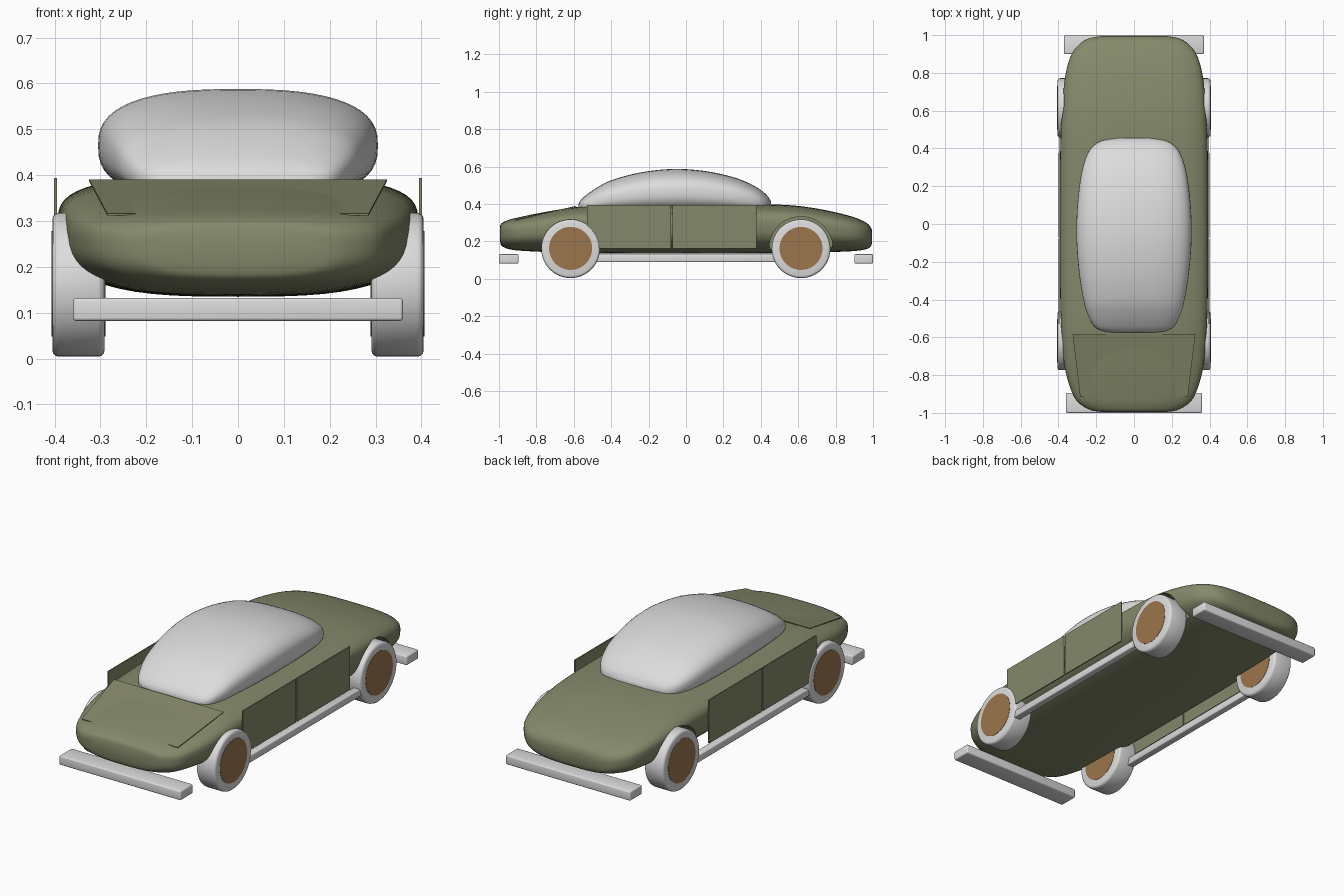
import bpy, bmesh, math
from mathutils import Vector

if "Cube" in bpy.data.objects:
    bpy.data.objects.remove(bpy.data.objects["Cube"])


def material(name, rgb):
    m = bpy.data.materials.new(name)
    m.diffuse_color = (*rgb, 1)
    m.use_nodes = True
    m.node_tree.nodes["Principled BSDF"].inputs["Base Color"].default_value = m.diffuse_color
    return m


OLIVE = material("olive paint", (0.235, 0.25, 0.145))
GREY = material("light grey", (0.72, 0.72, 0.72))
BROWN = material("tan brown", (0.33, 0.18, 0.075))


def finish(ob, angle=35):
    bpy.ops.object.select_all(action='DESELECT')
    ob.select_set(True)
    bpy.context.view_layer.objects.active = ob
    for mod in list(ob.modifiers):
        bpy.ops.object.modifier_apply(modifier=mod.name)
    bpy.ops.object.shade_smooth_by_angle(angle=math.radians(angle))


def make(name, bm, mat):
    bmesh.ops.recalc_face_normals(bm, faces=bm.faces)
    mesh = bpy.data.meshes.new(name)
    bm.to_mesh(mesh)
    bm.free()
    mesh.materials.append(mat)
    ob = bpy.data.objects.new(name, mesh)
    bpy.context.collection.objects.link(ob)
    return ob


def resample(rows, n):
    """Smooth curve through the stations."""
    pts = [Vector(r) for r in rows]
    pts = [2 * pts[0] - pts[1]] + pts + [2 * pts[-1] - pts[-2]]
    out = []
    for a, b, c, d in zip(pts, pts[1:], pts[2:], pts[3:]):
        for i in range(n):
            t = i / n
            out.append(0.5 * (2 * b + (c - a) * t + (2 * a - 5 * b + 4 * c - d) * t * t
                              + (3 * b - a - 3 * c + d) * t ** 3))
    return out + [pts[-2]]


def loft(name, rows, mid, power, mat, sides=56):
    """Superellipse rings along y from (y, half width, top, bottom)."""
    bm = bmesh.new()
    rings = []
    for y, w, top, bot in resample(rows, 4):
        zc = bot + (top - bot) * mid
        ring = []
        for i in range(sides):
            a = 2 * math.pi * i / sides
            c, s = math.cos(a), math.sin(a)
            x = math.copysign(abs(c) ** (2 / power), c) * w
            h = top - zc if s > 0 else zc - bot
            z = zc + math.copysign(abs(s) ** (2 / power), s) * h
            ring.append(bm.verts.new((x, y, z)))
        rings.append(ring)
    for r, q in zip(rings, rings[1:]):
        for i in range(sides):
            j = (i + 1) % sides
            bm.faces.new((r[i], r[j], q[j], q[i]))
    bm.faces.new(rings[0])
    bm.faces.new(rings[-1])
    return make(name, bm, mat)


def box(name, lo, hi, mat, bevel=0):
    bm = bmesh.new()
    bmesh.ops.create_cube(bm, size=1)
    for v in bm.verts:
        v.co = [l + (h - l) * (c + 0.5) for l, h, c in zip(lo, hi, v.co)]
    return bevelled(make(name, bm, mat), bevel)


def bevelled(ob, width):
    if width:
        mod = ob.modifiers.new("bevel", 'BEVEL')
        mod.width = width
        mod.segments = 3
    finish(ob)
    return ob


def disc(name, x0, x1, y, z, radius, mat, bevel=0):
    bm = bmesh.new()
    bmesh.ops.create_cone(bm, cap_ends=True, segments=48, radius1=radius,
                          radius2=radius, depth=abs(x1 - x0))
    for v in bm.verts:
        v.co = ((x0 + x1) / 2 + v.co.z, y + v.co.x, z + v.co.y)
    return bevelled(make(name, bm, mat), bevel)


# Body shell
body = loft("body", [
    (-0.995, 0.17, 0.280, 0.200), (-0.985, 0.23, 0.298, 0.176),
    (-0.95, 0.29, 0.315, 0.160), (-0.90, 0.325, 0.328, 0.152),
    (-0.80, 0.358, 0.349, 0.146), (-0.70, 0.375, 0.367, 0.142),
    (-0.55, 0.386, 0.388, 0.138), (-0.30, 0.392, 0.398, 0.135),
    (0.00, 0.393, 0.399, 0.135), (0.30, 0.392, 0.400, 0.135),
    (0.50, 0.387, 0.397, 0.136), (0.65, 0.38, 0.384, 0.138),
    (0.80, 0.361, 0.356, 0.144), (0.90, 0.33, 0.329, 0.149),
    (0.96, 0.28, 0.303, 0.158), (0.985, 0.23, 0.280, 0.170),
    (0.995, 0.17, 0.258, 0.190)], 0.62, 3.0, OLIVE)

# Wheel arches cut from the body
for side in (1, -1):
    for y in (-0.617, 0.615):
        cutter = disc("arch_cutter", side * 0.283, side * 0.5, y, 0.163, 0.17, OLIVE)
        cutter.hide_render = True
        mod = body.modifiers.new("arch", 'BOOLEAN')
        mod.object = cutter
        mod.solver = 'EXACT'
finish(body)
for ob in [o for o in bpy.data.objects if o.name.startswith("arch_cutter")]:
    bpy.data.objects.remove(ob)

# Rounded cabin
cabin = loft("cabin", [
    (-0.575, 0.11, 0.400, 0.36), (-0.565, 0.17, 0.418, 0.35),
    (-0.54, 0.212, 0.443, 0.345), (-0.48, 0.245, 0.486, 0.34),
    (-0.40, 0.268, 0.527, 0.34), (-0.25, 0.292, 0.568, 0.34),
    (-0.07, 0.305, 0.588, 0.34), (0.10, 0.300, 0.577, 0.34),
    (0.25, 0.282, 0.545, 0.34), (0.34, 0.259, 0.510, 0.34),
    (0.40, 0.228, 0.475, 0.345), (0.435, 0.185, 0.444, 0.35),
    (0.448, 0.135, 0.425, 0.36), (0.455, 0.08, 0.412, 0.37)], 0.5, 2.6, GREY)
finish(cabin, 60)

# Tilted hood panel
bm = bmesh.new()
corners = [(-0.325, -0.585, 0.391), (0.325, -0.585, 0.391),
           (0.285, -0.915, 0.316), (-0.285, -0.915, 0.316)]
top = [bm.verts.new(c) for c in corners]
low = [bm.verts.new((x, y, z - 0.004)) for x, y, z in corners]
bm.faces.new(top)
bm.faces.new(low[::-1])
for i in range(4):
    j = (i + 1) % 4
    bm.faces.new((top[i], top[j], low[j], low[i]))
finish(make("hood_panel", bm, OLIVE))

# Wheels, hubs, doors and side rails on both sides
for side, label in ((1, "right"), (-1, "left")):
    for y, end in ((-0.617, "front"), (0.615, "rear")):
        disc(f"{end}_{label}_tyre", side * 0.291, side * 0.405, y, 0.161, 0.157, GREY, 0.014)
        disc(f"{end}_{label}_hub", side * 0.2895, side * 0.4065, y, 0.163, 0.115, BROWN)
    for y0, y1, end in ((-0.53, -0.08, "front"), (-0.072, 0.377, "rear")):
        xs = sorted((side * 0.395, side * 0.401))
        box(f"{end}_{label}_door", (xs[0], y0, 0.162), (xs[1], y1, 0.394), OLIVE)
    xs = sorted((side * 0.358, side * 0.398))
    box(f"{label}_side_rail", (xs[0], -0.51, 0.09), (xs[1], 0.51, 0.13), GREY, 0.006)

# Bumpers
box("front_bumper", (-0.36, -1.0, 0.082), (0.36, -0.895, 0.132), GREY, 0.007)
box("rear_bumper", (-0.37, 0.9, 0.082), (0.37, 1.0, 0.132), GREY, 0.007)
